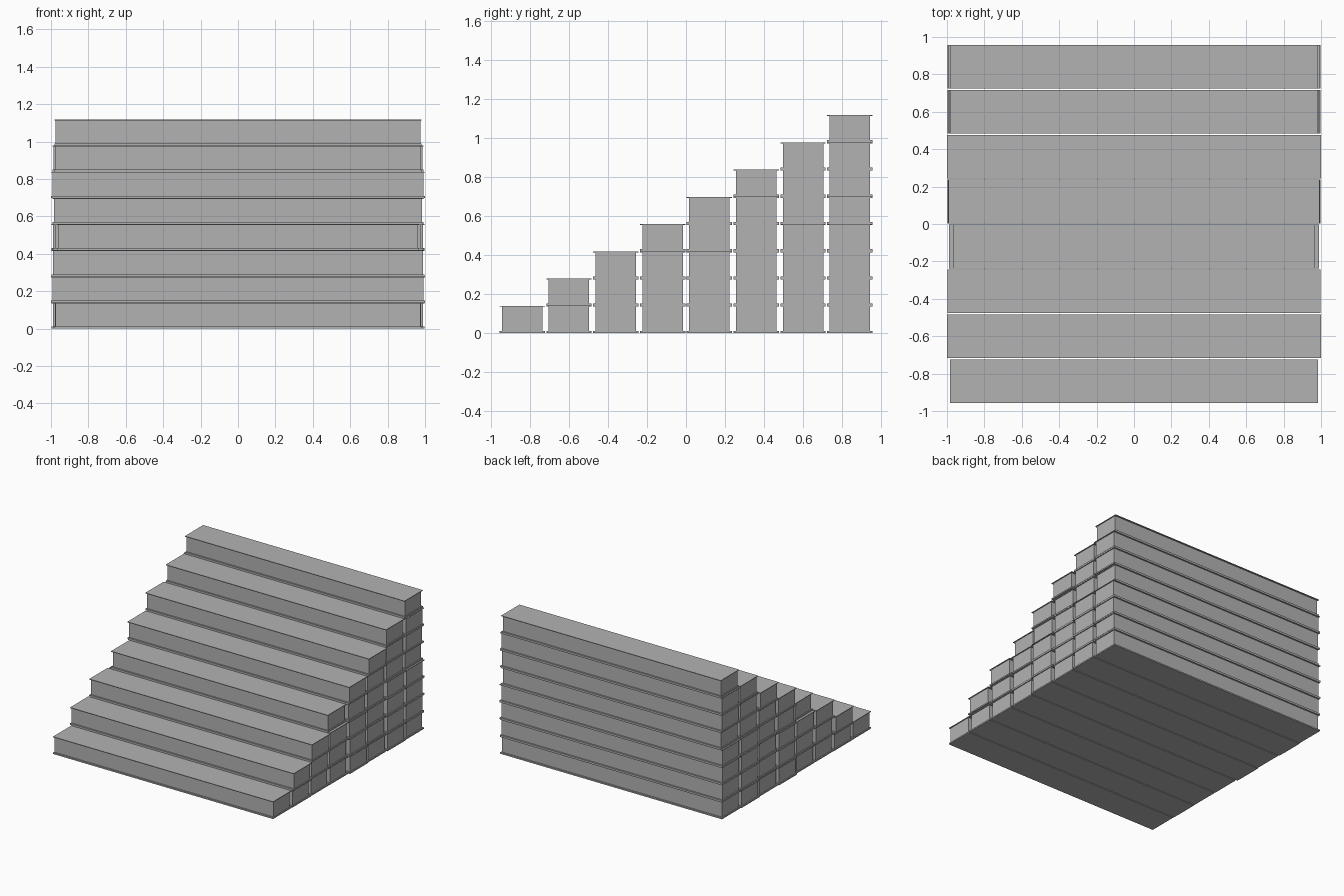
import bpy, bmesh, random
from mathutils import Matrix, Vector

if "Cube" in bpy.data.objects:
    bpy.data.objects.remove(bpy.data.objects["Cube"])

random.seed(4)
STEPS = 8
PITCH_Y, RISE = 0.2403, 0.1398
PLATE_W, BODY_W = 0.233, 0.208
BOTTOM_T, TOP_T = 0.011, 0.005
END_INSET = 0.007
# half length of the exposed top block on each step, front to back
HALF_LENGTHS = [0.984, 1.0, 0.996, 0.969, 0.992, 1.0, 0.985, 0.982]

grey = bpy.data.materials.new("concrete grey")
grey.diffuse_color = (0.45, 0.45, 0.45, 1)
grey.use_nodes = True
grey.node_tree.nodes["Principled BSDF"].inputs["Base Color"].default_value = grey.diffuse_color


def add_box(bm, half_x, y, width, z0, z1):
    m = Matrix.Translation(Vector((0, y, (z0 + z1) / 2)))
    m = m @ Matrix.Diagonal((half_x * 2, width, z1 - z0, 1))
    bmesh.ops.create_cube(bm, size=1, matrix=m)


def stair_block(name, half_x, y, z):
    bm = bmesh.new()
    top = z + RISE
    # base flange, slightly narrower core, thin cap
    add_box(bm, half_x, y, PLATE_W, z, z + BOTTOM_T)
    add_box(bm, half_x - END_INSET, y, BODY_W, z + BOTTOM_T, top - TOP_T)
    add_box(bm, half_x, y, PLATE_W, top - TOP_T, top)
    mesh = bpy.data.meshes.new(name)
    bm.to_mesh(mesh)
    bm.free()
    mesh.materials.append(grey)
    obj = bpy.data.objects.new(name, mesh)
    bpy.context.collection.objects.link(obj)


# each step is a stack of blocks one higher than the step in front
for col in range(STEPS):
    y = (col - (STEPS - 1) / 2) * PITCH_Y
    for row in range(col + 1):
        exposed = row == col
        half = HALF_LENGTHS[col] if exposed else random.uniform(0.982, 0.998)
        part = "step_tread_block" if exposed else "support_block"
        stair_block(f"{part}_{col + 1}_{row + 1}", half, y, row * RISE)
